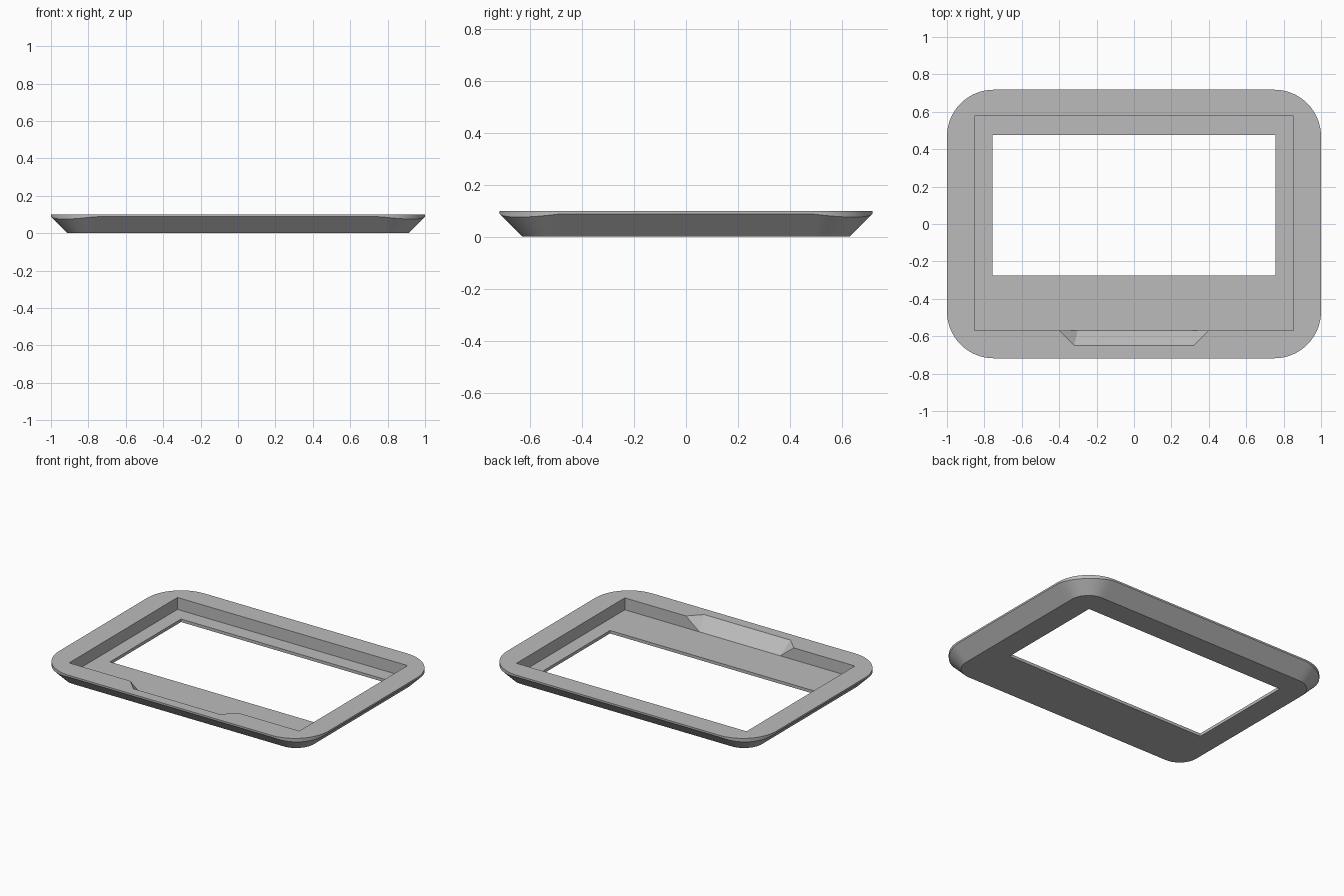
import bpy, bmesh, math

if "Cube" in bpy.data.objects:
    bpy.data.objects.remove(bpy.data.objects["Cube"])

HALF_X, HALF_Y, HEIGHT = 1.0, 0.718, 0.1
RIM_RADIUS, CONE_RADIUS, BASE_RADIUS = 0.25, 0.22, 0.132
FLOOR = 0.02
STEPS = 16

grey = bpy.data.materials.new("matte grey")
grey.use_nodes = True
colour = (0.5, 0.5, 0.5, 1)
grey.diffuse_color = colour
grey.node_tree.nodes["Principled BSDF"].inputs["Base Color"].default_value = colour


def make_object(name, bm):
    bmesh.ops.recalc_face_normals(bm, faces=bm.faces)
    mesh = bpy.data.meshes.new(name)
    bm.to_mesh(mesh)
    bm.free()
    mesh.materials.append(grey)
    obj = bpy.data.objects.new(name, mesh)
    bpy.context.collection.objects.link(obj)
    return obj


def hull(name, points):
    bm = bmesh.new()
    for p in points:
        bm.verts.new(p)
    bmesh.ops.convex_hull(bm, input=bm.verts)
    bmesh.ops.dissolve_limit(bm, angle_limit=0.01, verts=bm.verts, edges=bm.edges)
    return make_object(name, bm)


def box(name, x0, x1, y0, y1, z0, z1):
    return hull(name, [(x, y, z) for x in (x0, x1) for y in (y0, y1) for z in (z0, z1)])


# Frame body: rounded rim whose lower edge dips where it meets the sloped underside
bm = bmesh.new()
base, edge, top = [], [], []
cx, cy = HALF_X - CONE_RADIUS, HALF_Y - CONE_RADIUS
for sx, sy, start in ((1, 1, 0), (-1, 1, 90), (-1, -1, 180), (1, -1, 270)):
    for i in range(STEPS + 1):
        a = math.radians(start + 90 * i / STEPS)
        px = HALF_X - RIM_RADIUS + RIM_RADIUS * abs(math.cos(a))
        py = HALF_Y - RIM_RADIUS + RIM_RADIUS * abs(math.sin(a))
        qx, qy = min(px, cx), min(py, cy)
        d = math.hypot(px - qx, py - qy)
        bx = qx + (px - qx) / d * BASE_RADIUS
        by = qy + (py - qy) / d * BASE_RADIUS
        base.append(bm.verts.new((sx * bx, sy * by, 0)))
        edge.append(bm.verts.new((sx * px, sy * py, d - BASE_RADIUS)))
        top.append(bm.verts.new((sx * px, sy * py, HEIGHT)))
count = len(base)
for low, high in ((base, edge), (edge, top)):
    for i in range(count):
        j = (i + 1) % count
        bm.faces.new((low[i], low[j], high[j], high[i]))
bm.faces.new(top)
bm.faces.new(base[::-1])
frame = make_object("bezel_frame", bm)

# Cutters: screen recess, window opening and sloped finger notch
recess = box("recess_cutter", -0.853, 0.853, -0.57, 0.577, FLOOR, 0.2)
window = box("window_cutter", -0.756, 0.756, -0.275, 0.476, -0.1, 0.15)
notch_side = [(0.3, -0.57, FLOOR), (0.325, -0.67, 0.12), (0.425, -0.57, 0.12),
              (0.2, -0.5, 0.03), (0.2, -0.5, 0.12)]
notch = hull("notch_cutter", [(s * x, y, z) for s in (1, -1) for x, y, z in notch_side])

bpy.ops.object.select_all(action='DESELECT')
bpy.context.view_layer.objects.active = frame
frame.select_set(True)
for cutter in (recess, window, notch):
    mod = frame.modifiers.new(cutter.name, 'BOOLEAN')
    mod.operation = 'DIFFERENCE'
    mod.solver = 'EXACT'
    mod.object = cutter
    bpy.ops.object.modifier_apply(modifier=mod.name)
    bpy.data.objects.remove(cutter)

bpy.ops.object.shade_smooth_by_angle(angle=math.radians(30))
